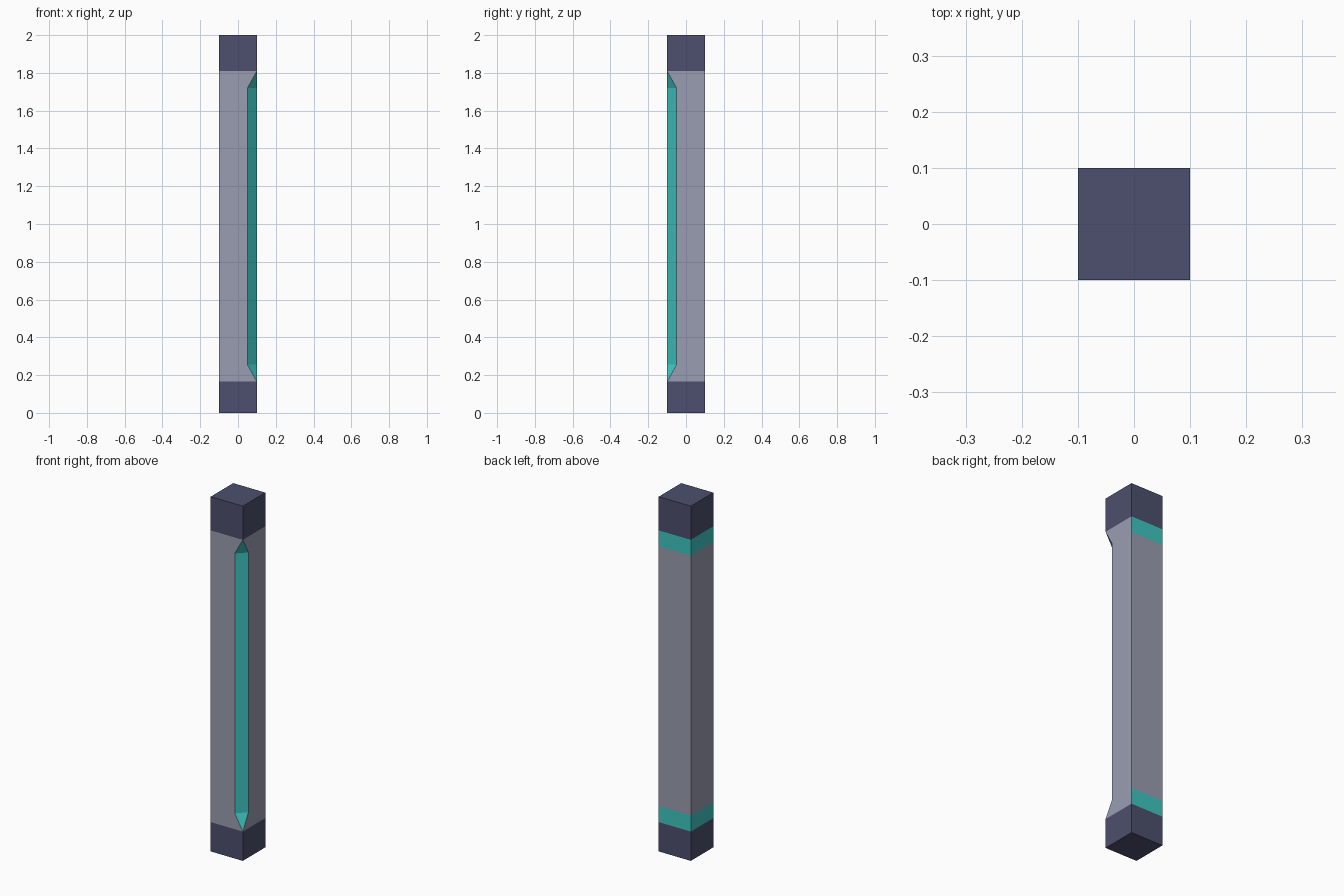
import bpy, bmesh

if "Cube" in bpy.data.objects:
    bpy.data.objects.remove(bpy.data.objects["Cube"])


def linear(r, g, b):
    f = lambda v: v / 12.92 if v <= 0.04045 else ((v + 0.055) / 1.055) ** 2.4
    return tuple(f(v / 255) for v in (r, g, b)) + (1.0,)


def material(name, rgb):
    m = bpy.data.materials.new(name)
    m.diffuse_color = linear(*rgb)
    m.use_nodes = True
    m.node_tree.nodes["Principled BSDF"].inputs["Base Color"].default_value = m.diffuse_color
    return m


H = 0.1  # half width of the square post
# (height, size of the cut on the front right corner)
PROFILE = [(0, 0), (0.165, 0), (0.255, 0.05), (1.72, 0.05), (1.81, 0), (2, 0)]

# Post body: stacked five-point rings, corner points merge where there is no cut
bm = bmesh.new()
rings = []
for z, c in PROFILE:
    pts = [(-H, -H), (H - c, -H), (H, -H + c), (H, H), (-H, H)]
    rings.append([bm.verts.new((x, y, z)) for x, y in pts])
for low, high in zip(rings, rings[1:]):
    for i in range(5):
        j = (i + 1) % 5
        bm.faces.new((low[i], low[j], high[j], high[i]))
bm.faces.new(rings[0][::-1])
bm.faces.new(rings[-1])
bmesh.ops.remove_doubles(bm, verts=bm.verts, dist=0.0001)
bmesh.ops.recalc_face_normals(bm, faces=bm.faces)

# Colours: dark ends, teal corner cut, teal bands on the back and left, grey shaft
for f in bm.faces:
    f.normal_update()
    n, z = f.normal, f.calc_center_median().z
    if z < 0.165 or z > 1.81:
        f.material_index = 0
    elif n.x > 0.3 and n.y < -0.3:
        f.material_index = 2
    elif (z < 0.255 or z > 1.72) and (n.y > 0.9 or n.x < -0.9):
        f.material_index = 2
    else:
        f.material_index = 1

mesh = bpy.data.meshes.new("corner_post")
bm.to_mesh(mesh)
bm.free()
for m in (material("dark_slate", (77, 79, 109)),
          material("cool_grey", (154, 157, 177)),
          material("teal", (62, 198, 194))):
    mesh.materials.append(m)
bpy.context.collection.objects.link(bpy.data.objects.new("corner_post", mesh))
